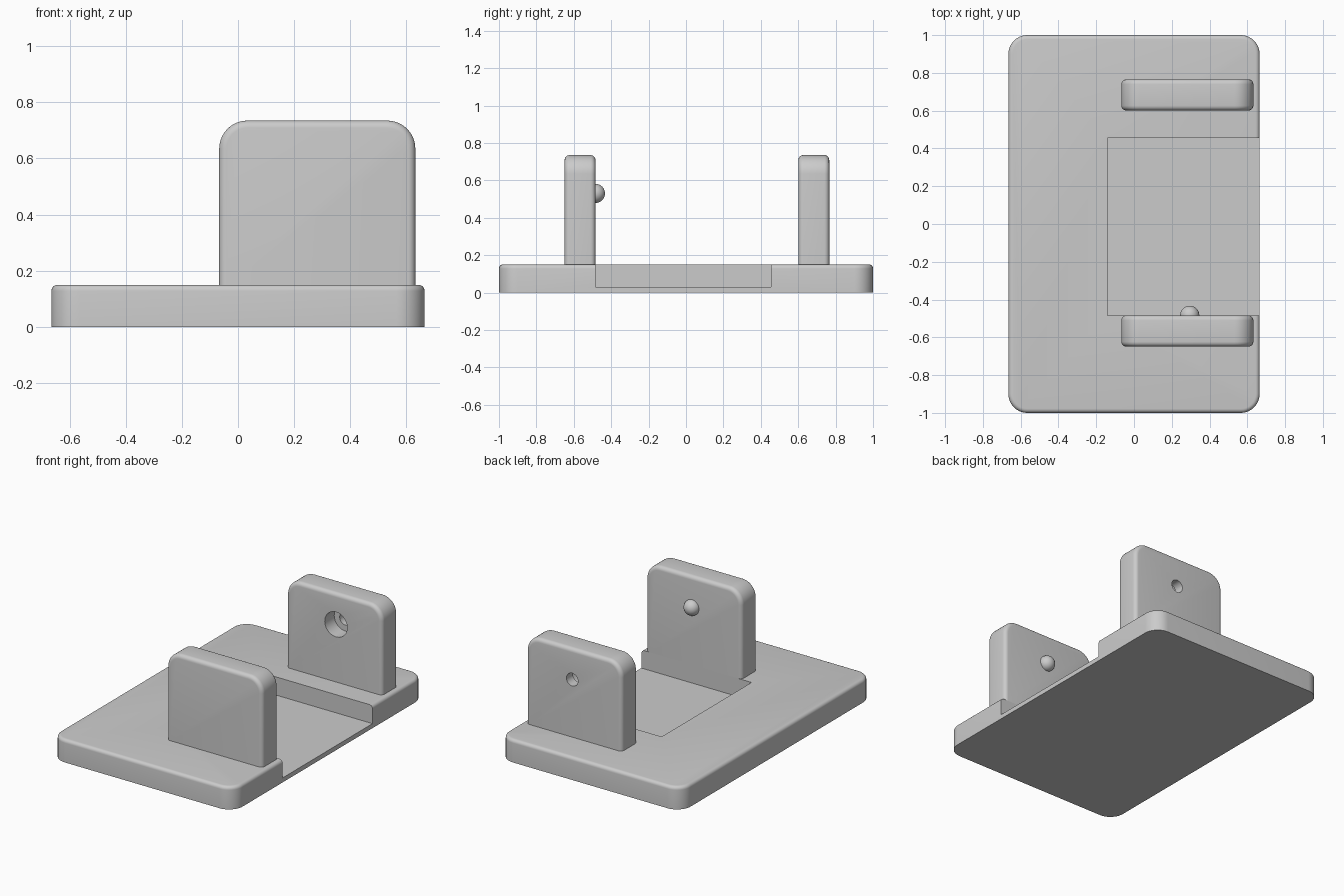
import bpy
import bmesh
import math
from mathutils import Matrix, Vector

cube = bpy.data.objects.get("Cube")
if cube:
    bpy.data.objects.remove(cube, do_unlink=True)

grey = bpy.data.materials.new("plain_grey")
grey.use_nodes = True
colour = (0.6, 0.6, 0.6, 1)
grey.diffuse_color = colour
grey.node_tree.nodes["Principled BSDF"].inputs["Base Color"].default_value = colour


def finish(name, bm):
    """Turn a bmesh into a linked object."""
    bmesh.ops.recalc_face_normals(bm, faces=bm.faces)
    mesh = bpy.data.meshes.new(name)
    bm.to_mesh(mesh)
    bm.free()
    mesh.materials.append(grey)
    obj = bpy.data.objects.new(name, mesh)
    bpy.context.collection.objects.link(obj)
    return obj


def activate(obj):
    bpy.ops.object.select_all(action="DESELECT")
    obj.select_set(True)
    bpy.context.view_layer.objects.active = obj


def smooth(obj):
    activate(obj)
    bpy.ops.object.shade_smooth_by_angle(angle=math.radians(35))


def box_mesh(low, high):
    low, high = Vector(low), Vector(high)
    bm = bmesh.new()
    size = Matrix.Diagonal((high - low).to_4d())
    bmesh.ops.create_cube(bm, size=1, matrix=Matrix.Translation((low + high) / 2) @ size)
    return bm


def rounded_box(name, low, high, axis, radius, fillet):
    """Round the corners running along one axis, then fillet all edges but the bottom ones."""
    bm = box_mesh(low, high)

    def on_bottom(edge):
        return all(abs(v.co.z - low[2]) < 1e-4 for v in edge.verts)

    def along(edge):
        a, b = (v.co for v in edge.verts)
        return abs((a - b)[axis]) > 1e-4

    corners = [e for e in bm.edges if along(e) and not on_bottom(e)]
    bmesh.ops.bevel(bm, geom=corners, offset=radius, segments=10, profile=0.5, affect="EDGES")
    sharp = [e for e in bm.edges if e.calc_face_angle(0) > 0.6 and not on_bottom(e)]
    bmesh.ops.bevel(bm, geom=sharp, offset=fillet, segments=5, profile=0.5, affect="EDGES")
    return finish(name, bm)


def cylinder(name, x, z, radius, y_start, y_end):
    bm = bmesh.new()
    place = Matrix.Translation((x, (y_start + y_end) / 2, z)) @ Matrix.Rotation(math.pi / 2, 4, "X")
    bmesh.ops.create_cone(bm, cap_ends=True, segments=48, radius1=radius, radius2=radius,
                          depth=y_end - y_start, matrix=place)
    return finish(name, bm)


def cut(obj, cutter):
    cutter.hide_render = True
    mod = obj.modifiers.new("cut", "BOOLEAN")
    mod.operation = "DIFFERENCE"
    mod.solver = "EXACT"
    mod.object = cutter
    activate(obj)
    bpy.ops.object.modifier_apply(modifier=mod.name)
    bpy.data.objects.remove(cutter, do_unlink=True)


# Base slab with a shallow pocket open on one side
base = rounded_box("base", (-0.665, -1, 0), (0.665, 1, 0.15), 2, 0.1, 0.022)
cut(base, finish("pocket_cutter", box_mesh((-0.14, -0.484, 0.03), (0.8, 0.454, 0.3))))
smooth(base)

# Two upright plates
plates = {}
for name, y in (("front_plate", -0.649), ("back_plate", 0.601)):
    plates[name] = rounded_box(name, (-0.067, y, 0.15), (0.632, y + 0.165, 0.735), 1, 0.1, 0.026)

# Stepped hole through the back plate
hole_x, hole_z = 0.295, 0.53
cut(plates["back_plate"], cylinder("wide_cutter", hole_x, hole_z, 0.082, 0.5, 0.7))
cut(plates["back_plate"], cylinder("narrow_cutter", hole_x, hole_z, 0.042, 0.65, 0.9))
for plate in plates.values():
    smooth(plate)

# Round knob on the inner face of the front plate
bm = bmesh.new()
bmesh.ops.create_uvsphere(bm, u_segments=32, v_segments=20, radius=0.051,
                          matrix=Matrix.Translation((hole_x, -0.484, hole_z)))
smooth(finish("knob", bm))
